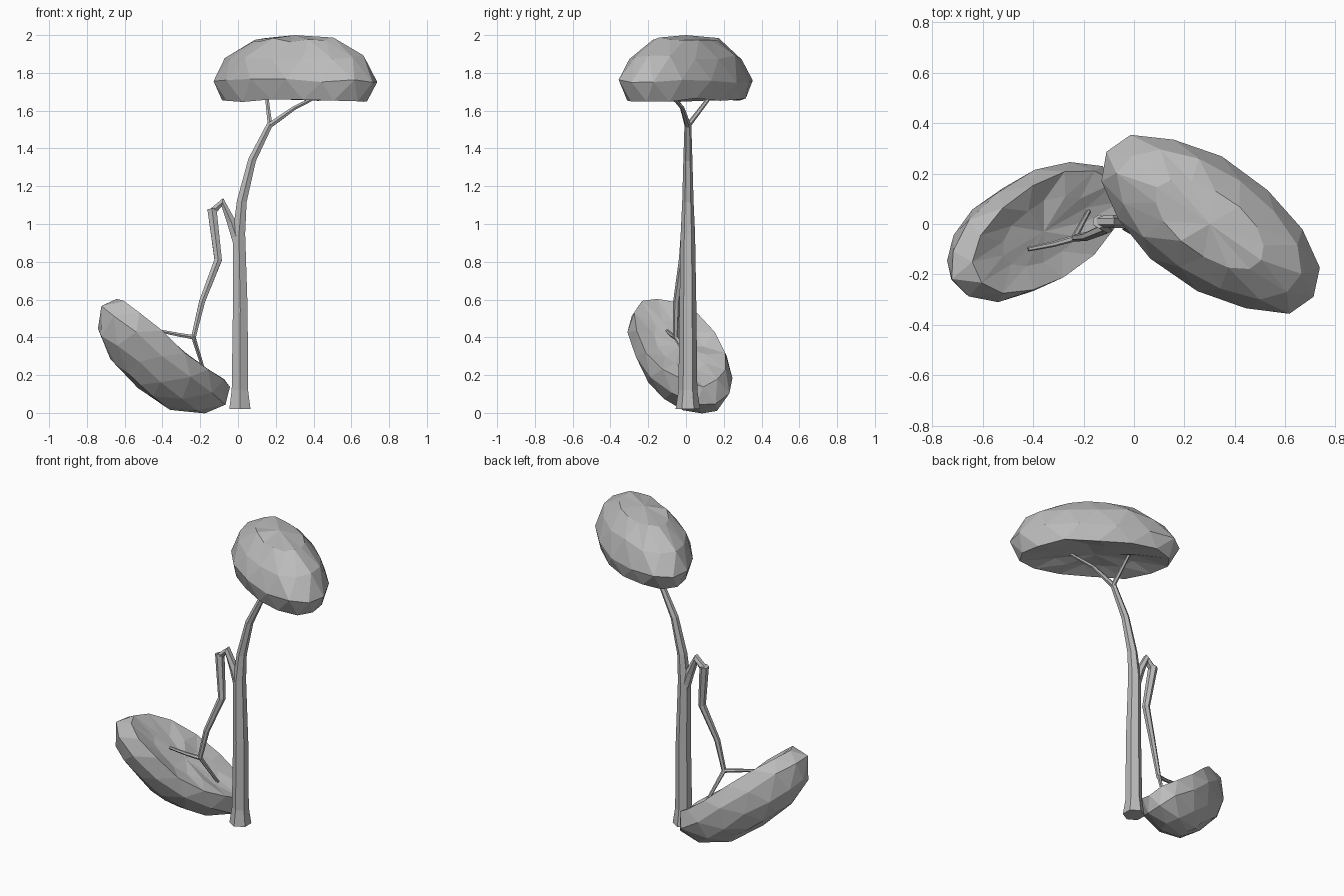
import bpy, bmesh, math, random
from mathutils import Matrix, Vector

random.seed(4)
if "Cube" in bpy.data.objects:
    bpy.data.objects.remove(bpy.data.objects["Cube"], do_unlink=True)

grey = bpy.data.materials.new("plain_grey")
grey.use_nodes = True
grey.diffuse_color = (0.5, 0.5, 0.5, 1)
grey.node_tree.nodes["Principled BSDF"].inputs["Base Color"].default_value = (0.5, 0.5, 0.5, 1)


def finish(name, bm):
    bmesh.ops.recalc_face_normals(bm, faces=bm.faces)
    mesh = bpy.data.meshes.new(name)
    bm.to_mesh(mesh)
    bm.free()
    mesh.materials.append(grey)
    obj = bpy.data.objects.new(name, mesh)
    bpy.context.collection.objects.link(obj)
    return obj


def tube(name, points, sides=6):
    """Faceted limb through (x, y, z, radius) points."""
    bm = bmesh.new()
    path = [Vector(p[:3]) for p in points]
    rings = []
    for i, p in enumerate(path):
        before = (p - path[i - 1]).normalized() if i else Vector()
        after = (path[i + 1] - p).normalized() if i + 1 < len(path) else Vector()
        tangent = (before + after).normalized()
        side = tangent.cross(Vector((0, 1, 0))).normalized()
        up = side.cross(tangent)
        ring = []
        for k in range(sides):
            a = 2 * math.pi * (k + 0.5) / sides
            ring.append(bm.verts.new(p + points[i][3] * (side * math.cos(a) + up * math.sin(a))))
        rings.append(ring)
    for low, high in zip(rings, rings[1:]):
        for k in range(sides):
            n = (k + 1) % sides
            bm.faces.new((low[k], low[n], high[n], high[k]))
    bm.faces.new(rings[0])
    bm.faces.new(rings[-1])
    return finish(name, bm)


def canopy(name, matrix, sides=14):
    """Faceted oval dome with a shallow hollow underneath."""
    half_length, half_width = 0.505, 0.25
    profile = [(0.5, 0.022), (0.88, 0.0), (1.0, 0.1), (0.84, 0.225), (0.5, 0.318)]
    bm = bmesh.new()
    rings = []
    for j, (scale, z) in enumerate(profile):
        ring = []
        for k in range(sides):
            a = 2 * math.pi * (k + 0.5 * (j % 2)) / sides
            s = scale * random.uniform(0.98, 1.02)
            ring.append(bm.verts.new((half_length * s * math.cos(a), half_width * s * math.sin(a),
                                      z + random.uniform(-0.012, 0.012))))
        rings.append(ring)
    # Staggered rings joined with triangles
    for j, (low, high) in enumerate(zip(rings, rings[1:])):
        for k in range(sides):
            n = (k + 1) % sides
            if j % 2 == 0:
                bm.faces.new((low[k], low[n], high[k]))
                bm.faces.new((low[n], high[n], high[k]))
            else:
                bm.faces.new((low[k], high[n], high[k]))
                bm.faces.new((low[k], low[n], high[n]))
    for ring, z in ((rings[0], 0.03), (rings[-1], 0.343)):
        tip = bm.verts.new((0, 0, z))
        for k in range(sides):
            bm.faces.new((ring[k], ring[(k + 1) % sides], tip))
    bm.transform(matrix)
    return finish(name, bm)


# Trunk and the standing bough
tube("trunk", [(0.01, 0.01, 0.02, 0.065), (0.01, 0.01, 0.12, 0.05), (0.012, 0.01, 0.55, 0.045),
               (0.005, 0.01, 0.95, 0.038), (0.02, 0.01, 1.12, 0.03), (0.075, 0.01, 1.34, 0.024),
               (0.17, 0.01, 1.53, 0.018)])
tube("upper_front_branch", [(0.165, 0.01, 1.52, 0.017), (0.3, -0.02, 1.615, 0.012), (0.46, -0.09, 1.695, 0.009)])
tube("upper_back_branch", [(0.17, 0.01, 1.52, 0.014), (0.15, 0.14, 1.69, 0.01)])

# Snapped bough, bent over and hanging down
tube("snapped_stub", [(0.0, 0.01, 0.9, 0.03), (-0.035, 0.01, 1.01, 0.027), (-0.083, 0.01, 1.115, 0.026),
                      (-0.135, 0.01, 1.065, 0.022)])
tube("hanging_bough", [(-0.138, 0.01, 1.08, 0.028), (-0.105, -0.015, 0.81, 0.023),
                       (-0.19, -0.05, 0.59, 0.018), (-0.237, -0.055, 0.395, 0.014)])
tube("lower_outer_branch", [(-0.232, -0.055, 0.4, 0.013), (-0.32, -0.08, 0.415, 0.011),
                            (-0.42, -0.1, 0.435, 0.009)])
tube("lower_inner_branch", [(-0.237, -0.055, 0.405, 0.013), (-0.18, 0.05, 0.22, 0.009)])

# Standing canopy
canopy("upper_canopy", Matrix.Translation((0.3, 0, 1.657)) @ Matrix.Rotation(math.radians(-35), 4, "Z"))

# Fallen canopy, tipped over with its hollow side facing up
along = Vector((0.718, 0.409, -0.563)).normalized()
down = Vector((-0.617, 0, -0.787)).normalized()
across = down.cross(along).normalized()
turn = Matrix((along, across, down)).transposed().to_4x4()
canopy("fallen_canopy", Matrix.Translation((-0.34, -0.03, 0.375)) @ turn @ Matrix.Scale(0.9, 4))
